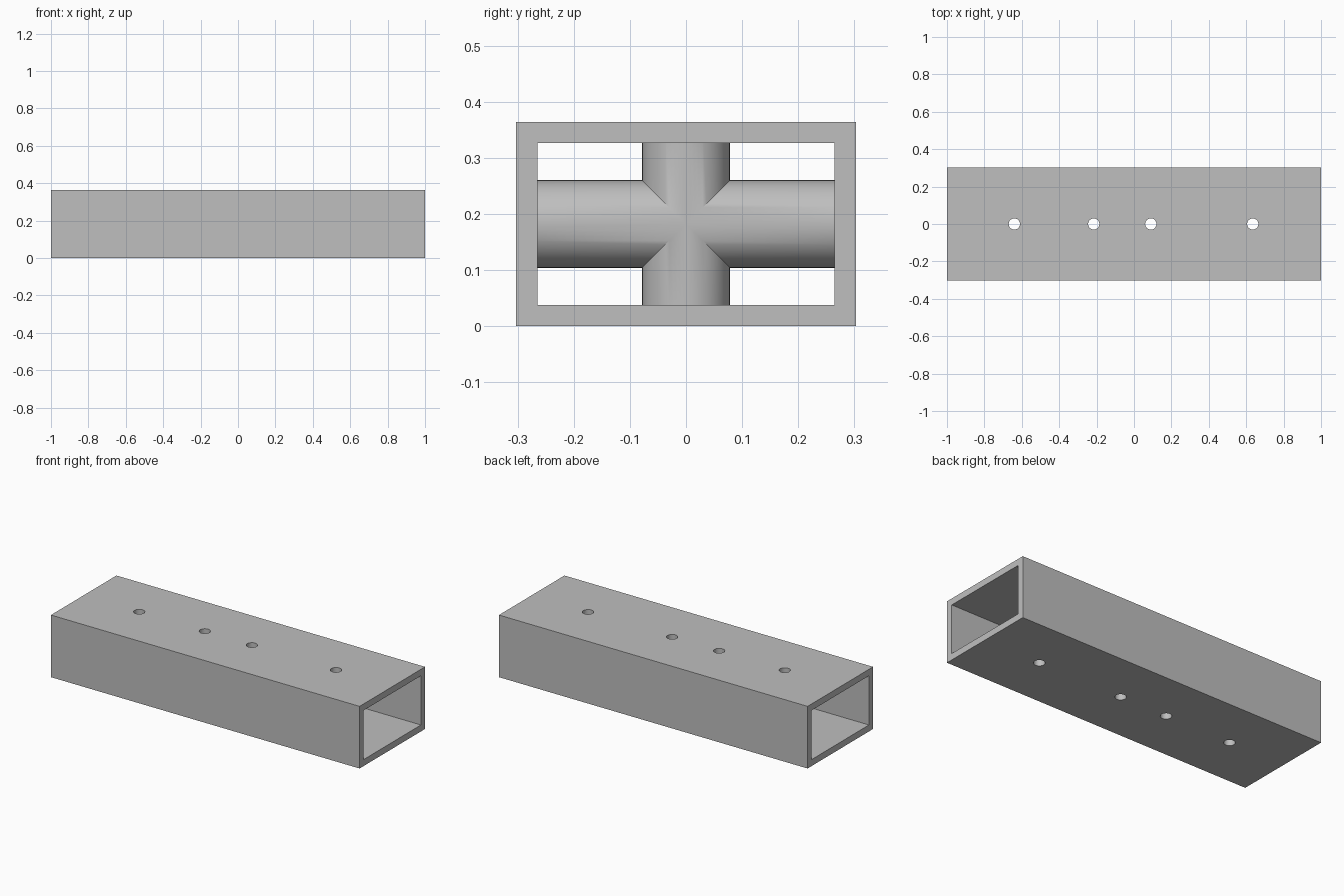
import bpy
import math

cube = bpy.data.objects.get("Cube")
if cube:
    bpy.data.objects.remove(cube, do_unlink=True)

LENGTH, WIDTH, HEIGHT, WALL = 2.0, 0.606, 0.364, 0.038
MID = HEIGHT / 2
HOLE_RADIUS, PIPE_RADIUS = 0.03, 0.078
HOLES = (-0.64, -0.215, 0.09, 0.635)
CROSS_X = -0.06

grey = bpy.data.materials.new("plain grey")
grey.use_nodes = True
colour = (0.52, 0.52, 0.52, 1)
grey.diffuse_color = colour
grey.node_tree.nodes["Principled BSDF"].inputs["Base Color"].default_value = colour


def box(name, size):
    bpy.ops.mesh.primitive_cube_add(size=1, location=(0, 0, MID))
    ob = bpy.context.object
    ob.name = name
    ob.scale = size
    bpy.ops.object.transform_apply(location=False, rotation=False, scale=True)
    ob.data.materials.append(grey)
    return ob


def rod(name, x, radius, depth, tilt=0.0, sides=64):
    bpy.ops.mesh.primitive_cylinder_add(
        vertices=sides, radius=radius, depth=depth,
        location=(x, 0, MID), rotation=(tilt, 0, 0))
    ob = bpy.context.object
    ob.name = name
    ob.data.materials.append(grey)
    return ob


def combine(target, tool, operation):
    """Apply a boolean and discard the tool."""
    mod = target.modifiers.new("combine", 'BOOLEAN')
    mod.operation = operation
    mod.solver = 'EXACT'
    mod.object = tool
    bpy.ops.object.select_all(action='DESELECT')
    bpy.context.view_layer.objects.active = target
    target.select_set(True)
    bpy.ops.object.modifier_apply(modifier=mod.name)
    bpy.data.objects.remove(tool, do_unlink=True)


def smooth(ob):
    bpy.ops.object.select_all(action='DESELECT')
    bpy.context.view_layer.objects.active = ob
    ob.select_set(True)
    bpy.ops.object.shade_smooth_by_angle(angle=math.radians(30))


# Rectangular tube, open at both ends
tube = box("rectangular_tube", (LENGTH, WIDTH, HEIGHT))
bore = box("bore_cutter", (LENGTH + 0.2, WIDTH - 2 * WALL, HEIGHT - 2 * WALL))
combine(tube, bore, 'DIFFERENCE')

# Bolt holes through the top and bottom walls
for x in HOLES:
    combine(tube, rod("hole_cutter", x, HOLE_RADIUS, HEIGHT + 0.2, sides=32), 'DIFFERENCE')
smooth(tube)

# Crossed round braces inside, seated slightly into the walls
brace = rod("cross_brace", CROSS_X, PIPE_RADIUS, HEIGHT - WALL)
side_bar = rod("side_bar", CROSS_X, PIPE_RADIUS, WIDTH - WALL, math.pi / 2)
combine(brace, side_bar, 'UNION')
smooth(brace)
